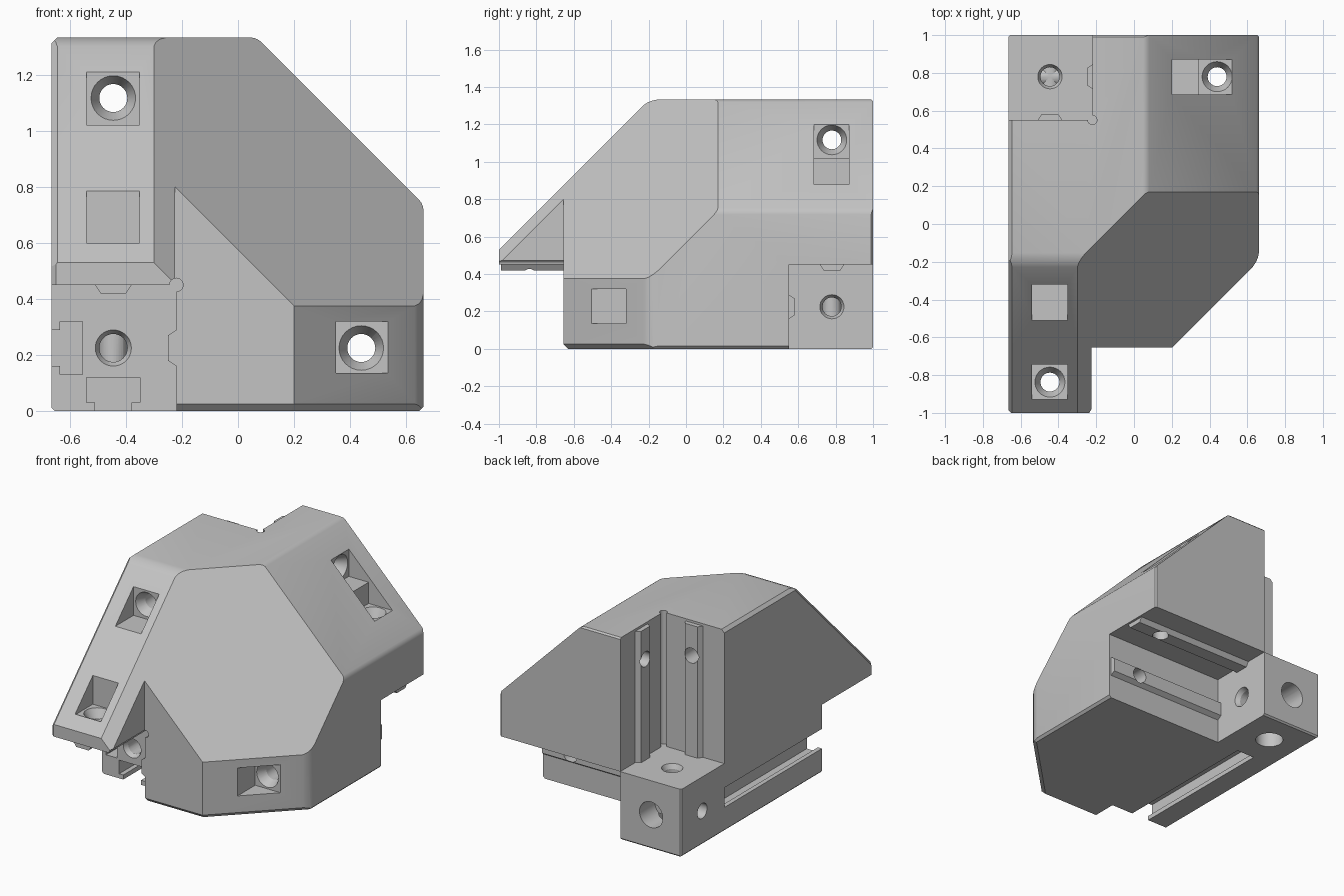
import bpy, bmesh, math
from mathutils import Vector, Matrix

if "Cube" in bpy.data.objects:
    bpy.data.objects.remove(bpy.data.objects["Cube"])

grey = bpy.data.materials.new("light_grey")
grey.use_nodes = True
COLOUR = (0.55, 0.55, 0.55, 1)
grey.diffuse_color = COLOUR
grey.node_tree.nodes["Principled BSDF"].inputs["Base Color"].default_value = COLOUR

# Shared dimensions: outer walls, corner block faces, bar centre lines
L, R, BACK, TOP = -0.665, 0.662, 1.0, 1.333
BX, BY, BZ = -0.22, 0.55, 0.45
CX, CY, CZ = -0.445, 0.78, 0.225
FRONT, TIP, BLOCK_END = -0.655, -1.0, -0.47


def finish(name, bm):
    bmesh.ops.recalc_face_normals(bm, faces=bm.faces)
    me = bpy.data.meshes.new(name)
    bm.to_mesh(me)
    bm.free()
    me.materials.append(grey)
    ob = bpy.data.objects.new(name, me)
    bpy.context.collection.objects.link(ob)
    return ob


def convex(name, planes):
    """Solid left after slicing a big cube with half spaces n.p <= d."""
    bm = bmesh.new()
    bmesh.ops.create_cube(bm, size=6)
    for n, d in planes:
        n = Vector(n)
        res = bmesh.ops.bisect_plane(
            bm, geom=bm.verts[:] + bm.edges[:] + bm.faces[:], dist=1e-5,
            plane_co=n * (d / n.length_squared), plane_no=n, clear_outer=True)
        edges = [e for e in res["geom_cut"]
                 if isinstance(e, bmesh.types.BMEdge) and e.is_boundary]
        if edges:
            bmesh.ops.edgeloop_fill(bm, edges=edges)
    return finish(name, bm)


def box(x0, x1, y0, y1, z0, z1):
    bm = bmesh.new()
    size = (x1 - x0, y1 - y0, z1 - z0)
    mid = ((x0 + x1) / 2, (y0 + y1) / 2, (z0 + z1) / 2)
    bmesh.ops.create_cube(bm, size=1, matrix=Matrix.Translation(mid) @ Matrix.Diagonal((*size, 1)))
    return finish("cutter", bm)


def rod(axis, a, b, lo, hi, r0, r1=None):
    """Cylinder or cone along an axis; a and b are the other two coordinates."""
    bm = bmesh.new()
    bmesh.ops.create_cone(bm, cap_ends=True, segments=32, radius1=r0,
                          radius2=r0 if r1 is None else r1, depth=hi - lo)
    m = (lo + hi) / 2
    if axis == "X":
        mat = Matrix.Translation((m, a, b)) @ Matrix.Rotation(math.pi / 2, 4, "Y")
    elif axis == "Y":
        mat = Matrix.Translation((a, m, b)) @ Matrix.Rotation(-math.pi / 2, 4, "X")
    else:
        mat = Matrix.Translation((a, b, m))
    bm.transform(mat)
    return finish("cutter", bm)


def tongue(name, axis, out, centre, base, lo, hi):
    """Tapered rail along `axis`, rising from the wall `base` in direction `out`."""
    along = "XYZ".index(axis)
    up = Vector(out)
    rise = max(range(3), key=lambda i: abs(up[i]))
    side = 3 - along - rise
    bm = bmesh.new()
    ends = []
    for t in (lo, hi):
        ring = []
        for w, h in ((-0.065, -0.01), (-0.065, 0), (-0.045, 0.03),
                     (0.045, 0.03), (0.065, 0), (0.065, -0.01)):
            p = Vector()
            p[along], p[side], p[rise] = t, centre + w, base + h * up[rise]
            ring.append(bm.verts.new(p))
        bm.faces.new(ring)
        ends.append(ring)
    for i in range(6):
        j = (i + 1) % 6
        bm.faces.new((ends[0][i], ends[0][j], ends[1][j], ends[1][i]))
    return finish(name, bm)


def cut(ob, cutters):
    for c in cutters:
        mod = ob.modifiers.new("cut", "BOOLEAN")
        mod.operation, mod.solver, mod.object = "DIFFERENCE", "EXACT", c
        dg = bpy.context.evaluated_depsgraph_get()
        me = bpy.data.meshes.new_from_object(ob.evaluated_get(dg))
        ob.modifiers.clear()
        ob.data = me


# Outer planes
S = math.sqrt(0.5)
left, right = ((-1, 0, 0), -L), ((1, 0, 0), R)
back, bottom, top = ((0, 1, 0), BACK), ((0, 0, -1), 0), ((0, 0, 1), TOP)
front, tip = ((0, -1, 0), -FRONT), ((0, -1, 0), -TIP)
slope_front = ((0, -S, S), 1.53 * S)
slope_right = ((S, 0, S), 1.40 * S)
slope_side = ((S, -S, 0), 0.855 * S)
facet = ((1, -1, 1), 1.23)


def chamfer(p, q, w):
    return (Vector(p[0]) + Vector(q[0]), p[1] + q[1] - w)


def fillet(p, q, r):
    """Planes tangent to a round of radius r between p and q."""
    n1, n2 = Vector(p[0]), Vector(q[0])
    total = n1.angle(n2)
    out = []
    for k in (1, 2, 3):
        t = k / 4
        a = math.sin((1 - t) * total) / math.sin(total)
        b = math.sin(t * total) / math.sin(total)
        out.append((a * n1 + b * n2, a * (p[1] - r) + b * (q[1] - r) + r))
    return out


# Main shell and the overhanging front arm
shell = convex("main_shell", [
    left, right, back, bottom, top, front, slope_front, slope_right, slope_side, facet,
    *fillet(top, slope_front, 0.14), *fillet(right, slope_side, 0.14),
    *fillet(top, slope_right, 0.06), *fillet(right, slope_right, 0.06),
    chamfer(left, top, 0.02), chamfer(left, slope_front, 0.02),
    chamfer(bottom, front, 0.025), chamfer(bottom, slope_side, 0.025),
    chamfer(bottom, right, 0.015), chamfer(bottom, left, 0.012), chamfer(bottom, back, 0.01),
    chamfer(back, top, 0.01), chamfer(back, right, 0.01), chamfer(back, left, 0.01)])
arm = convex("front_arm", [
    left, tip, slope_front, facet, ((1, 0, 0), -0.225), ((0, 0, -1), -BZ),
    ((0, 1, 0), FRONT), chamfer(left, slope_front, 0.02), chamfer(left, tip, 0.015)])

# Three channels that receive square bars, with round corner reliefs
channels = [box(BX, 2, BY, 2, -1, BZ), box(-2, BX, BY, 2, BZ, 3),
            box(-2, BX, -2, BLOCK_END, -1, BZ)]
reliefs = [rod("X", BY, BZ, BX, 2, 0.024), rod("Z", BX, BY, BZ, 2, 0.024),
           rod("Y", BX, BZ, -2, BLOCK_END, 0.024)]

# Undercut slots along the corner block
slots = [box(L + 0.03, -0.555, -0.6, BY, 0.13, 0.32), box(-1, L + 0.04, -0.6, BY, 0.16, 0.29),
         box(-0.54, -0.35, -0.6, BY, 0.03, 0.12), box(-0.51, -0.38, -0.6, BY, -0.1, 0.04)]

# Square screw pockets in the sloping faces
pockets = [box(-0.54, -0.352, -0.8, -0.32, 1.02, 1.21), box(-0.54, -0.352, -0.93, -0.745, 0.595, 1.2),
           box(0.2, 0.9, 0.685, 0.872, 1.02, 1.21), box(0.345, 0.535, 0.685, 0.872, 0.88, 1.3),
           box(0.35, 0.535, -0.9, -0.32, 0.135, 0.32)]

# Screw holes with countersinks at the pocket floors
H, K = 0.05, 0.08
holes = [rod("Y", CX, 1.117, -0.4, 0.8, H), rod("Z", CX, -0.837, 0.3, 0.7, H),
         rod("X", CY, 1.117, -0.4, 0.3, H), rod("Z", 0.44, CY, 0.3, 0.95, H),
         rod("Y", 0.44, CZ, -0.4, 0.8, H)]
sinks = [rod("Y", CX, 1.117, -0.321, -0.26, K, H), rod("Y", 0.44, CZ, -0.321, -0.26, K, H),
         rod("Z", CX, -0.837, 0.54, 0.596, H, K), rod("Z", 0.44, CY, 0.82, 0.881, H, K),
         rod("X", CY, 1.117, 0.14, 0.201, H, K)]

# Bores through the corner block, wide on the outside
bores = [rod("X", CY, CZ, -1, 0, H), rod("Y", CX, CZ, -0.8, 1.2, H), rod("Z", CX, CY, -0.2, 0.6, H),
         rod("X", CY, CZ, -1, -0.5, 0.085), rod("Y", CX, CZ, 0.84, 1.2, 0.085),
         rod("Z", CX, CY, -0.2, 0.16, 0.085),
         rod("X", CY, CZ, BX - 0.03, BX + 0.001, H, 0.065),
         rod("Z", CX, CY, BZ - 0.03, BZ + 0.001, H, 0.065),
         rod("Y", CX, CZ, BLOCK_END - 0.001, BLOCK_END + 0.03, 0.065, H)]

cut(shell, channels + reliefs + slots + pockets + holes + sinks + bores)
cut(arm, [reliefs[2], pockets[1], holes[1], sinks[2]])

# Locating rails inside the channels
rails = [tongue("front_channel_upper_rail", "Y", (0, 0, -1), CX, BZ, TIP + 0.01, BLOCK_END),
         tongue("front_channel_side_rail", "Y", (-1, 0, 0), CZ, BX, FRONT + 0.005, BLOCK_END),
         tongue("side_channel_upper_rail", "X", (0, 0, -1), CY, BZ, BX, R - 0.015),
         tongue("side_channel_inner_rail", "X", (0, 1, 0), CZ, BY, BX, R - 0.015),
         tongue("upright_channel_side_rail", "Z", (-1, 0, 0), CY, BX, BZ, TOP - 0.015),
         tongue("upright_channel_inner_rail", "Z", (0, 1, 0), CX, BY, BZ, TOP - 0.015)]
for rail, hole in zip(rails, (holes[1], None, holes[3], holes[4], holes[2], holes[0])):
    if hole:
        cut(rail, [hole])

for c in channels + reliefs + slots + pockets + holes + sinks + bores:
    bpy.data.objects.remove(c)

# Smooth bores and rounds, sharp edges kept
bpy.ops.object.select_all(action="DESELECT")
for ob in [shell, arm] + rails:
    ob.select_set(True)
bpy.context.view_layer.objects.active = shell
bpy.ops.object.shade_smooth_by_angle(angle=math.radians(20))
